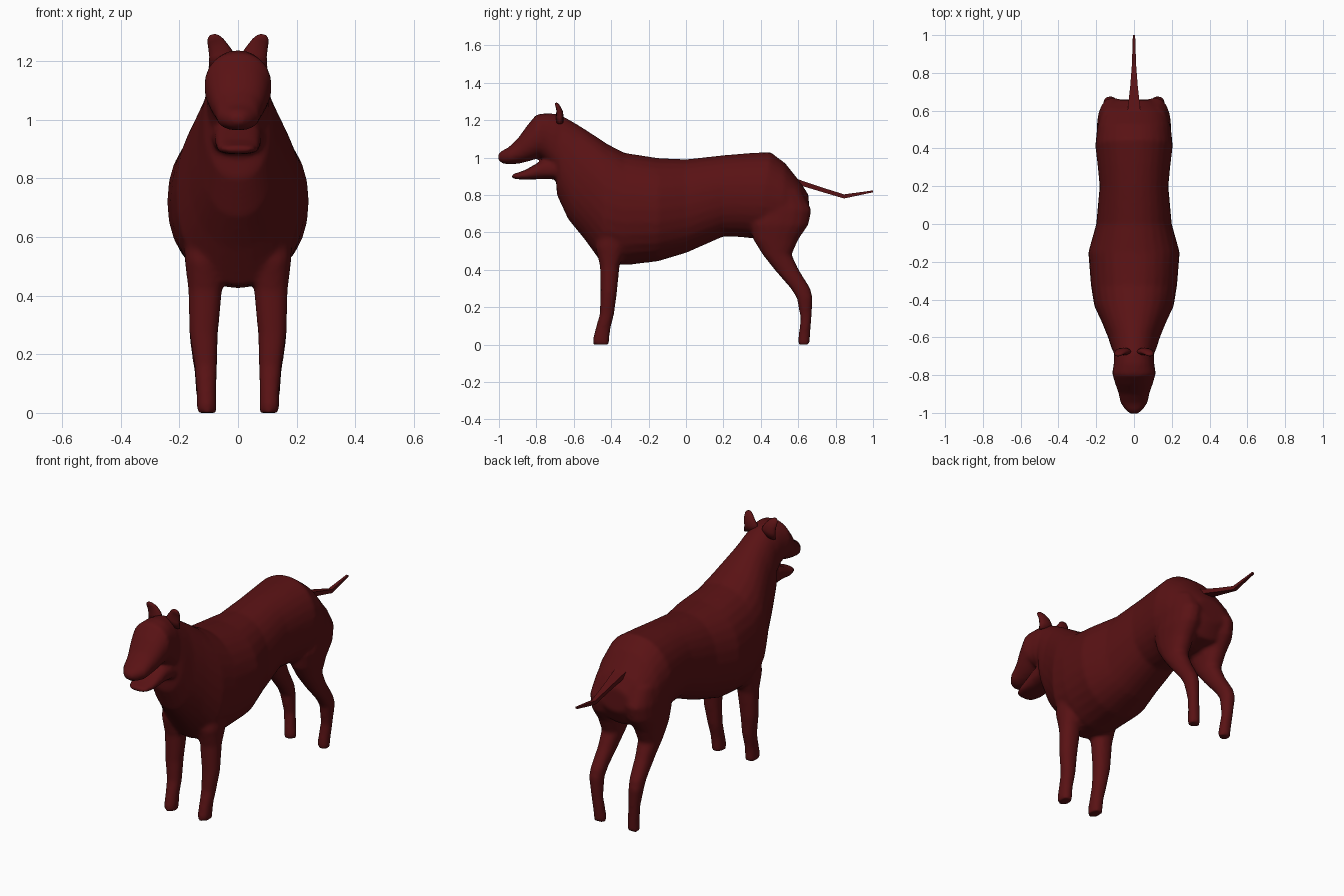
import bpy, bmesh, math
from mathutils import Vector

coat = bpy.data.materials.new("dark_red_coat")
coat.diffuse_color = (0.1, 0.006, 0.007, 1)


def loft(bm, rings, sides=20, power=1.0):
    """Skin closed rings; each ring = (end point, opposite end point, half-width vector)."""
    loops = []
    for a, b, w in rings:
        a, b, w = Vector(a), Vector(b), Vector(w)
        c, h = (a + b) / 2, (a - b) / 2
        loop = []
        for i in range(sides):
            t = 2 * math.pi * (i + 0.5 * (sides == 4)) / sides
            co, si = math.cos(t), math.sin(t)
            co = math.copysign(abs(co) ** power, co)
            si = math.copysign(abs(si) ** power, si)
            loop.append(bm.verts.new(c + w * co + h * si))
        loops.append(loop)
    for p, q in zip(loops, loops[1:]):
        for i in range(sides):
            j = (i + 1) % sides
            bm.faces.new((p[i], p[j], q[j], q[i]))
    bm.faces.new(loops[0][::-1])
    bm.faces.new(loops[-1])


def spine(data):
    """Rows (top y, top z, bottom y, bottom z, half width) centred on x = 0."""
    return [((0, a, b), (0, c, d), (w, 0, 0)) for a, b, c, d, w in data]


def limb(data, side):
    """Rows (z, front y, back y, centre x, half width)."""
    return [((side * x, f, z), (side * x, k, z), (w, 0, 0)) for z, f, k, x, w in data]


def finish(name, bm):
    bmesh.ops.recalc_face_normals(bm, faces=bm.faces)
    me = bpy.data.meshes.new(name)
    bm.to_mesh(me)
    bm.free()
    me.materials.append(coat)
    ob = bpy.data.objects.new(name, me)
    bpy.context.collection.objects.link(ob)
    for p in me.polygons:
        p.use_smooth = True
    return ob


# Torso and neck, rump to throat
torso = [(.655, .80, .66, .67, .09), (.61, .87, .61, .58, .165), (.53, .97, .50, .56, .195),
         (.45, 1.03, .38, .565, .205), (.32, 1.022, .29, .575, .192), (.2, 1.012, .2, .578, .182),
         (0, .99, 0, .49, .2), (-.15, .997, -.15, .445, .242), (-.33, 1.025, -.32, .425, .228),
         (-.42, 1.072, -.45, .435, .21), (-.5, 1.125, -.54, .56, .17), (-.57, 1.17, -.63, .67, .137),
         (-.63, 1.205, -.69, .8, .118), (-.68, 1.232, -.695, .885, .105)]
# Skull and upper muzzle
head = [(-.62, 1.19, -.64, .9, .09), (-.69, 1.232, -.70, .91, .107), (-.74, 1.238, -.74, .97, .107),
        (-.80, 1.23, -.78, 1.0, .116), (-.85, 1.17, -.84, .98, .1), (-.9, 1.1, -.89, .968, .082),
        (-.95, 1.053, -.94, .963, .073), (-.987, 1.035, -.982, .968, .045),
        (-1.006, 1.015, -1.003, .985, .02)]
# Open lower jaw
jaw = [(-.64, 1.0, -.64, .885, .09), (-.70, .995, -.70, .884, .09), (-.77, .985, -.77, .884, .08),
       (-.86, .933, -.86, .882, .075), (-.91, .916, -.91, .884, .06), (-.933, .91, -.933, .89, .035)]
# Legs
front_leg = [(.7, -.46, -.3, .11, .08), (.52, -.485, -.32, .112, .07), (.42, -.46, -.355, .112, .058),
             (.27, -.457, -.37, .117, .049), (.16, -.462, -.385, .11, .039),
             (.08, -.485, -.405, .108, .034), (.03, -.498, -.41, .107, .034), (0, -.497, -.41, .107, .033)]
hind_leg = [(.82, .40, .62, .10, .08), (.72, .36, .672, .11, .085), (.64, .34, .655, .115, .083),
            (.56, .36, .6, .115, .07), (.48, .41, .565, .116, .057), (.4, .473, .603, .118, .047),
            (.3, .56, .665, .124, .041), (.25, .592, .677, .126, .039), (.14, .613, .671, .118, .031),
            (.03, .6, .662, .107, .033), (0, .6, .66, .107, .033)]

body = bmesh.new()
loft(body, spine(torso), 28, 0.93)
loft(body, spine(head), 24, 0.9)
loft(body, spine(jaw), 16, 0.75)
for s in (-1, 1):
    loft(body, limb(front_leg, s), 16, 0.9)
    loft(body, limb(hind_leg, s), 16, 0.9)
ob = finish("body_with_head_and_legs", body)

# Fuse the parts into one continuous skin
fuse = ob.modifiers.new("fuse", 'REMESH')
fuse.mode = 'VOXEL'
fuse.voxel_size = 0.011
fuse.use_smooth_shade = True
relax = ob.modifiers.new("relax", 'SMOOTH')
relax.factor = 0.5
relax.iterations = 5

# Ears: thin upright flaps splayed outward
for s, name in ((-1, "right_ear"), (1, "left_ear")):
    bm = bmesh.new()
    rows = [(.055, 1.19, .045, -.675, .02), (.058, 1.225, .04, -.675, .02),
            (.068, 1.25, .033, -.676, .017), (.077, 1.27, .027, -.683, .014),
            (.084, 1.284, .019, -.69, .011), (.087, 1.291, .008, -.693, .006)]
    loft(bm, [((s * x, y - t, z), (s * x, y + t, z), (w, 0, -.25 * s * w)) for x, z, w, y, t in rows], 12)
    finish(name, bm)

# Tail: flat tapering strip with a kink
bm = bmesh.new()
k = math.sqrt(2)
rows = [(.58, .875, .036, .016), (.62, .862, .032, .014), (.73, .827, .02, .012),
        (.845, .792, .011, .011), (1.0, .819, .006, .005)]
loft(bm, [((0, y, z + h * k), (0, y, z - h * k), (w * k, 0, 0)) for y, z, w, h in rows], 4)
tail = finish("tail", bm)
for p in tail.data.polygons:
    p.use_smooth = False
